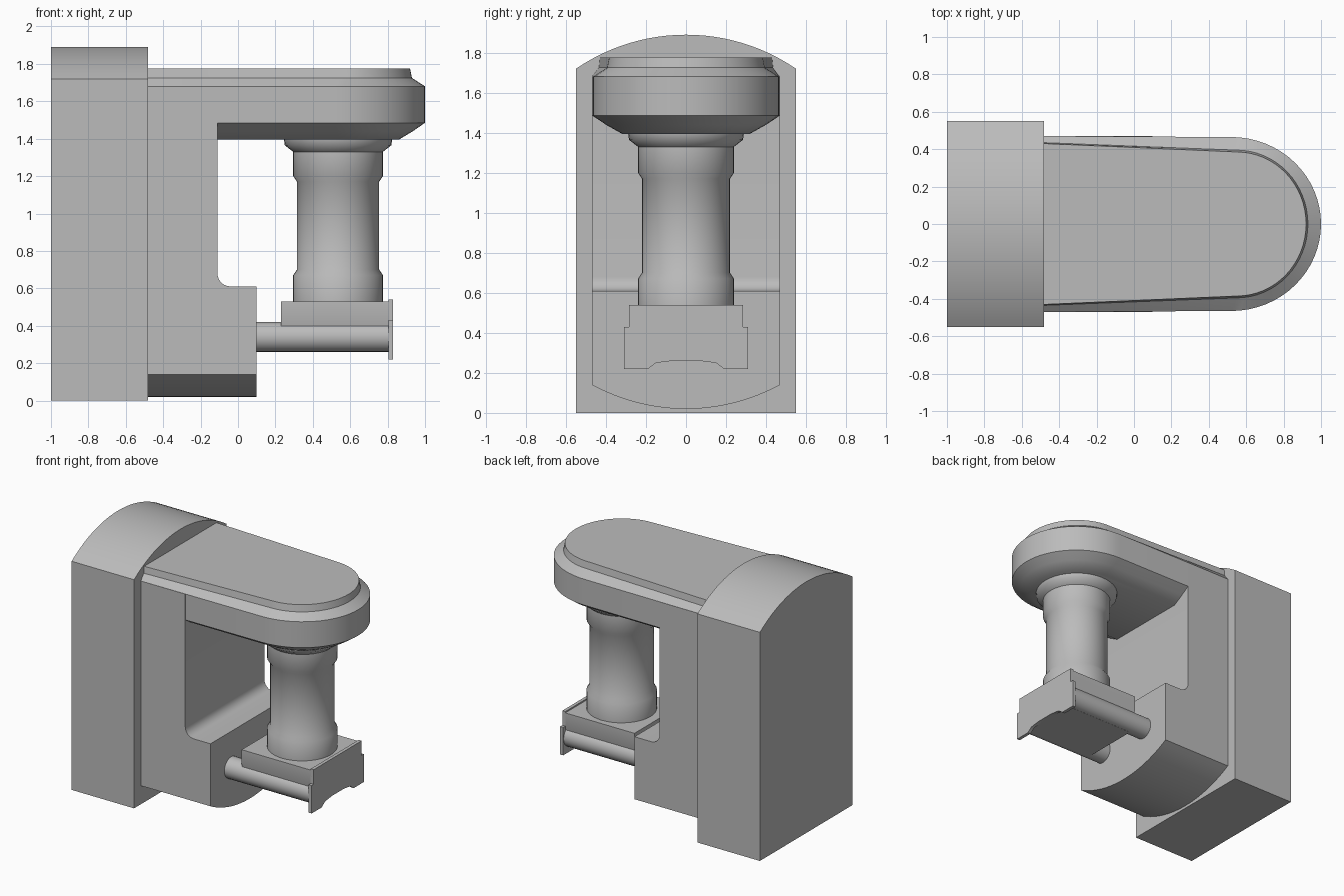
import bpy, bmesh, math

cube = bpy.data.objects.get("Cube")
if cube:
    bpy.data.objects.remove(cube, do_unlink=True)

grey = bpy.data.materials.new("plain grey")
grey.use_nodes = True
grey.diffuse_color = (0.5, 0.5, 0.5, 1)
grey.node_tree.nodes["Principled BSDF"].inputs["Base Color"].default_value = (0.5, 0.5, 0.5, 1)


def loft(name, rings, angle=30):
    """Skin equal-length closed rings of points and cap both ends."""
    bm = bmesh.new()
    loops = [[bm.verts.new(p) for p in ring] for ring in rings]
    n = len(loops[0])
    for a, b in zip(loops, loops[1:]):
        for i in range(n):
            j = (i + 1) % n
            bm.faces.new((a[i], a[j], b[j], b[i]))
    bm.faces.new(loops[0])
    bm.faces.new(loops[-1])
    bmesh.ops.recalc_face_normals(bm, faces=bm.faces)
    mesh = bpy.data.meshes.new(name)
    bm.to_mesh(mesh)
    bm.free()
    obj = bpy.data.objects.new(name, mesh)
    bpy.context.collection.objects.link(obj)
    mesh.materials.append(grey)
    bpy.ops.object.select_all(action='DESELECT')
    obj.select_set(True)
    bpy.context.view_layer.objects.active = obj
    bpy.ops.object.shade_smooth_by_angle(angle=math.radians(angle))
    return obj


def prism(name, profile, x0, x1):
    """Extrude a (y, z) profile along x."""
    return loft(name, [[(x, y, z) for y, z in profile] for x in (x0, x1)])


def bulge(y, half, rise):
    """Height of a circular arc above its chord."""
    r = (half * half + rise * rise) / (2 * rise)
    return math.sqrt(r * r - y * y) - (r - rise)


def span(half, n):
    return [half - 2 * half * i / n for i in range(n + 1)]


# Rear housing with an arched roof
roof = [(y, 1.72 + bulge(y, 0.55, 0.17)) for y in span(0.55, 24)]
prism("housing", [(-0.55, 0), (0.55, 0)] + roof, -1, -0.48)

# Column and foot: side profile swept across y, with a curved underside
fillet = [(-0.04 - 0.07 * math.sin(a), 0.68 - 0.07 * math.cos(a))
          for a in [i * math.pi / 12 for i in range(7)]]
side = [(0.10, 0.61)] + fillet + [(-0.11, 1.68), (-0.48, 1.68)]
rings = []
for y in span(0.47, 24):
    low = 0.14 - bulge(y, 0.47, 0.12)
    rings.append([(x, y, z) for x, z in [(-0.48, low), (0.10, low)] + side])
loft("column_and_foot", rings)

# Overhead arm: (height, half width at root, half width at nose, nose centre, nose tip)
levels = [
    (1.395, 0.32, 0.32, 0.54, 0.86),
    (1.44, 0.40, 0.40, 0.53, 0.935),
    (1.485, 0.47, 0.465, 0.52, 1.0),
    (1.68, 0.47, 0.465, 0.52, 1.0),
    (1.725, 0.435, 0.395, 0.55, 0.93),
    (1.775, 0.43, 0.385, 0.55, 0.92),
]
rings = []
for z, root, half, mid, tip in levels:
    nose = [(mid + (tip - mid) * math.cos(a), half * math.sin(a), z)
            for a in [math.pi * (i / 32 - 0.5) for i in range(33)]]
    rings.append([(-0.48, -root, z)] + nose + [(-0.48, root, z)])
loft("overhead_arm", rings, 40)

# Round tube with collars
tube = [(0.24, 0.52), (0.24, 0.67), (0.22, 0.70), (0.22, 1.17), (0.24, 1.20),
        (0.24, 1.33), (0.285, 1.365), (0.29, 1.40)]
loft("tube", [[(0.535 + r * math.cos(a), r * math.sin(a), z)
               for a in [i * math.tau / 40 for i in range(40)]] for r, z in tube], 45)


def mirrored(half):
    return half + [(-y, z) for y, z in reversed(half)]


# Lower head: block, two support bars and end plate
block = mirrored([(0.285, 0.53), (0.285, 0.42), (0.23, 0.26)])
prism("head_block", block, 0.23, 0.81)
for label, sign in (("left", 1), ("right", -1)):
    bar = [(sign * 0.225 + 0.08 * math.cos(a), 0.34 + 0.08 * math.sin(a))
           for a in [i * math.tau / 24 for i in range(24)]]
    prism(label + "_support_bar", bar, 0.09, 0.81)
plate = mirrored([(0.285, 0.54), (0.285, 0.43), (0.31, 0.43), (0.31, 0.22),
                  (0.19, 0.22), (0.15, 0.25), (0.07, 0.26)])
prism("end_plate", plate, 0.805, 0.83)
